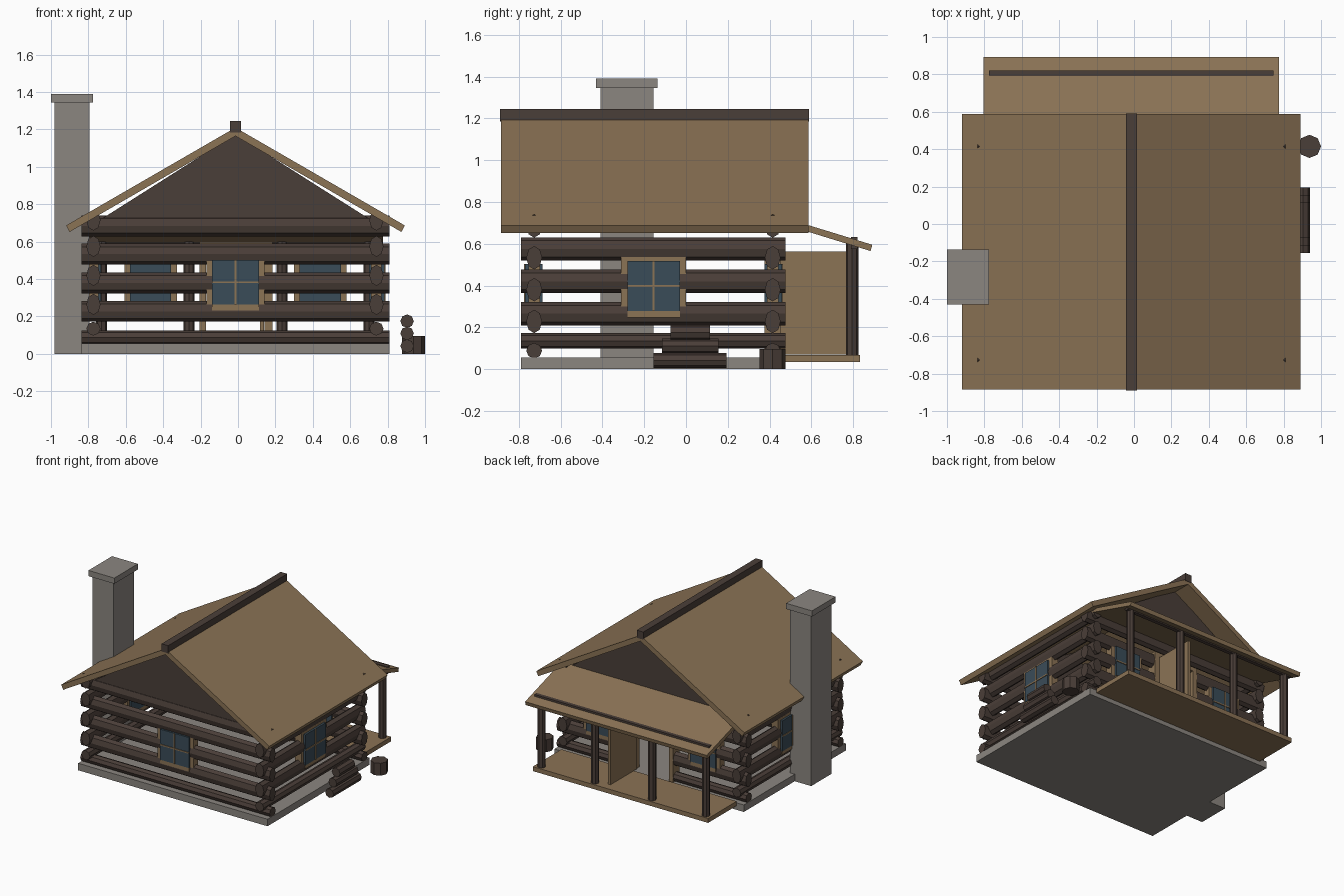
import bpy, bmesh, math
from mathutils import Matrix, Vector

if "Cube" in bpy.data.objects:
    bpy.data.objects.remove(bpy.data.objects["Cube"])

def material(name, rgb):
    m = bpy.data.materials.new(name)
    lin = [((c / 255 + 0.055) / 1.055) ** 2.4 for c in rgb]
    m.diffuse_color = (*lin, 1)
    m.use_nodes = True
    m.node_tree.nodes["Principled BSDF"].inputs["Base Color"].default_value = m.diffuse_color
    return m

LOG = material("dark_log", (74, 62, 56))
PLANK = material("plank_brown", (139, 115, 85))
STONE = material("grey_stone", (139, 134, 128))
GLASS = material("window_glass", (58, 76, 88))
CX = -0.0135          # middle of the house in x

def finish(name, bm, mat):
    bmesh.ops.recalc_face_normals(bm, faces=bm.faces)
    me = bpy.data.meshes.new(name)
    bm.to_mesh(me)
    bm.free()
    me.materials.append(mat)
    ob = bpy.data.objects.new(name, me)
    bpy.context.collection.objects.link(ob)
    return ob

def box(name, mat, x0, x1, y0, y1, z0, z1, mtx=None):
    bm = bmesh.new()
    bmesh.ops.create_cube(bm, size=1)
    for v in bm.verts:
        v.co = Vector(((x0 + x1) / 2 + v.co.x * (x1 - x0),
                       (y0 + y1) / 2 + v.co.y * (y1 - y0),
                       (z0 + z1) / 2 + v.co.z * (z1 - z0)))
    if mtx:
        bm.transform(mtx)
    return finish(name, bm, mat)

def rod(name, mat, axis, a, b, centre, r1, r2, sides=8):
    """Elliptical rod along an axis; centre = the other two coordinates."""
    bm = bmesh.new()
    bmesh.ops.create_cone(bm, cap_ends=True, segments=sides, radius1=1, radius2=1, depth=1)
    for v in bm.verts:
        u, w = centre[0] + v.co.x * r1, centre[1] + v.co.y * r2
        t = (a + b) / 2 + v.co.z * (b - a)
        v.co = {'x': (t, u, w), 'y': (u, t, w), 'z': (u, w, t)}[axis]
    return finish(name, bm, mat)

def prism(name, mat, axis, profile, a, b):
    """Extrude a profile of (x, z) along y, or (y, z) along x."""
    bm = bmesh.new()
    put = (lambda p, t: (p[0], t, p[1])) if axis == 'y' else (lambda p, t: (t, p[0], p[1]))
    f = bm.faces.new([bm.verts.new(put(p, a)) for p in profile])
    ext = bmesh.ops.extrude_face_region(bm, geom=[f])
    move = Vector((0, b - a, 0)) if axis == 'y' else Vector((b - a, 0, 0))
    bmesh.ops.translate(bm, vec=move, verts=[g for g in ext['geom'] if isinstance(g, bmesh.types.BMVert)])
    return finish(name, bm, mat)

# stone foundation and chimney
box("foundation", STONE, -0.837, 0.81, -0.79, 0.477, 0, 0.055)
box("chimney", STONE, -0.98, -0.794, -0.41, -0.156, 0, 1.345)
box("chimney_cap", STONE, -1.0, -0.775, -0.43, -0.137, 1.345, 1.39)

# log walls: each row is cut where a window or door sits
WX, WY = (-0.773, 0.74), (-0.727, 0.415)
def log_row(name, axis, lo, hi, wall, z, r, gaps):
    start = lo
    for g0, g1 in gaps:
        rod(name, LOG, axis, start, g0, (wall, z), 0.038, r)
        start = g1
    rod(name, LOG, axis, start, hi, (wall, z), 0.038, r)

front_z = [0.088, 0.228, 0.38, 0.533, 0.685]
side_z = [0.135, 0.265, 0.42, 0.575, 0.715]
for i in range(5):
    r = 0.037 if i == 0 else 0.056
    log_row("front_log", 'x', -0.837, 0.81, WY[0], front_z[i], r,
            [(-0.14, 0.11)] if i == 2 else [])
    back = [(-0.18, 0.15)] if i < 4 else []
    if i == 2:
        back = [(-0.577, -0.357)] + back + [(0.33, 0.55)]
    log_row("back_log", 'x', -0.837, 0.81, WY[1], front_z[i], r, back)
    for wall in WX:
        log_row("side_log", 'y', -0.79, 0.477, wall, side_z[i], r,
                [(-0.28, -0.03)] if i == 2 else [])

# windows: local x is width, local -y faces outward
def window(name, x, y, z, angle, half=0.126):
    m = Matrix.Translation((x, y, z)) @ Matrix.Rotation(angle, 4, 'Z')
    h, b = 0.12, 0.03
    w = half + b
    for s in (-1, 1):
        u = sorted((s * half, s * w))
        box(name + "_side_frame", PLANK, u[0], u[1], -0.028, 0.028, -h - b, h + 0.02, m)
    box(name + "_sill", PLANK, -half, half, -0.04, 0.04, -h - b, -h, m)
    box(name + "_top_frame", PLANK, -half, half, -0.028, 0.028, h, h + 0.02, m)
    box(name + "_glass", GLASS, -half, half, -0.044, 0.04, -h, h, m)
    box(name + "_upright_bar", PLANK, -0.005, 0.005, -0.049, -0.044, -h, h, m)
    box(name + "_cross_bar", PLANK, -half, half, -0.049, -0.044, -0.005, 0.005, m)

window("front_window", CX, WY[0], 0.383, 0)
window("right_window", WX[1], -0.155, 0.397, math.pi / 2)
window("left_window", WX[0], -0.155, 0.397, -math.pi / 2)
for x in (-0.467, 0.44):
    window("back_window", x, WY[1], 0.383, math.pi, 0.11)

# door frame and the open door
box("door_frame_left", PLANK, -0.205, -0.17, 0.375, 0.455, 0.055, 0.565)
box("door_frame_right", PLANK, 0.142, 0.185, 0.375, 0.455, 0.055, 0.565)
box("door_frame_top", PLANK, -0.205, 0.185, 0.375, 0.455, 0.565, 0.597)
box("open_door", PLANK, 0.118, 0.14, 0.44, 0.77, 0.07, 0.562)

# gables
for y in WY:
    prism("gable", LOG, 'y', [(-0.74, 0.70), (0.713, 0.70), (0.713, 0.715),
                              (CX, 1.175), (-0.74, 0.715)], y - 0.025, y + 0.025)

# main roof slopes and ridge beam
for s in (-1, 1):
    prism("roof_slope", PLANK, 'y', [(CX, 1.21), (CX + s * 0.905, 0.687),
          (CX + s * 0.887, 0.652), (CX, 1.165)], -0.885, 0.587)
box("ridge_beam", LOG, -0.042, 0.015, -0.89, 0.59, 1.185, 1.245)

# back porch: floor, posts, beam and roof
box("porch_floor", PLANK, -0.775, 0.75, 0.477, 0.832, 0.033, 0.068)
for x in (-0.73, -0.262, 0.235, 0.7):
    rod("porch_post", LOG, 'z', 0.068, 0.6, (x, 0.795), 0.03, 0.03)
box("porch_beam", LOG, -0.775, 0.745, 0.79, 0.82, 0.575, 0.632)
prism("porch_roof", PLANK, 'x', [(0.42, 0.74), (0.892, 0.595), (0.884, 0.565),
                                 (0.42, 0.708)], -0.805, 0.775)

# stacked firewood and chopping stump
for z, a, b in ((0.042, -0.155, 0.195), (0.11, -0.115, 0.155), (0.175, -0.075, 0.115)):
    rod("firewood", LOG, 'y', a, b, (0.904, z), 0.036, 0.036)
rod("chopping_stump", LOG, 'z', 0, 0.097, (0.938, 0.415), 0.062, 0.062)
